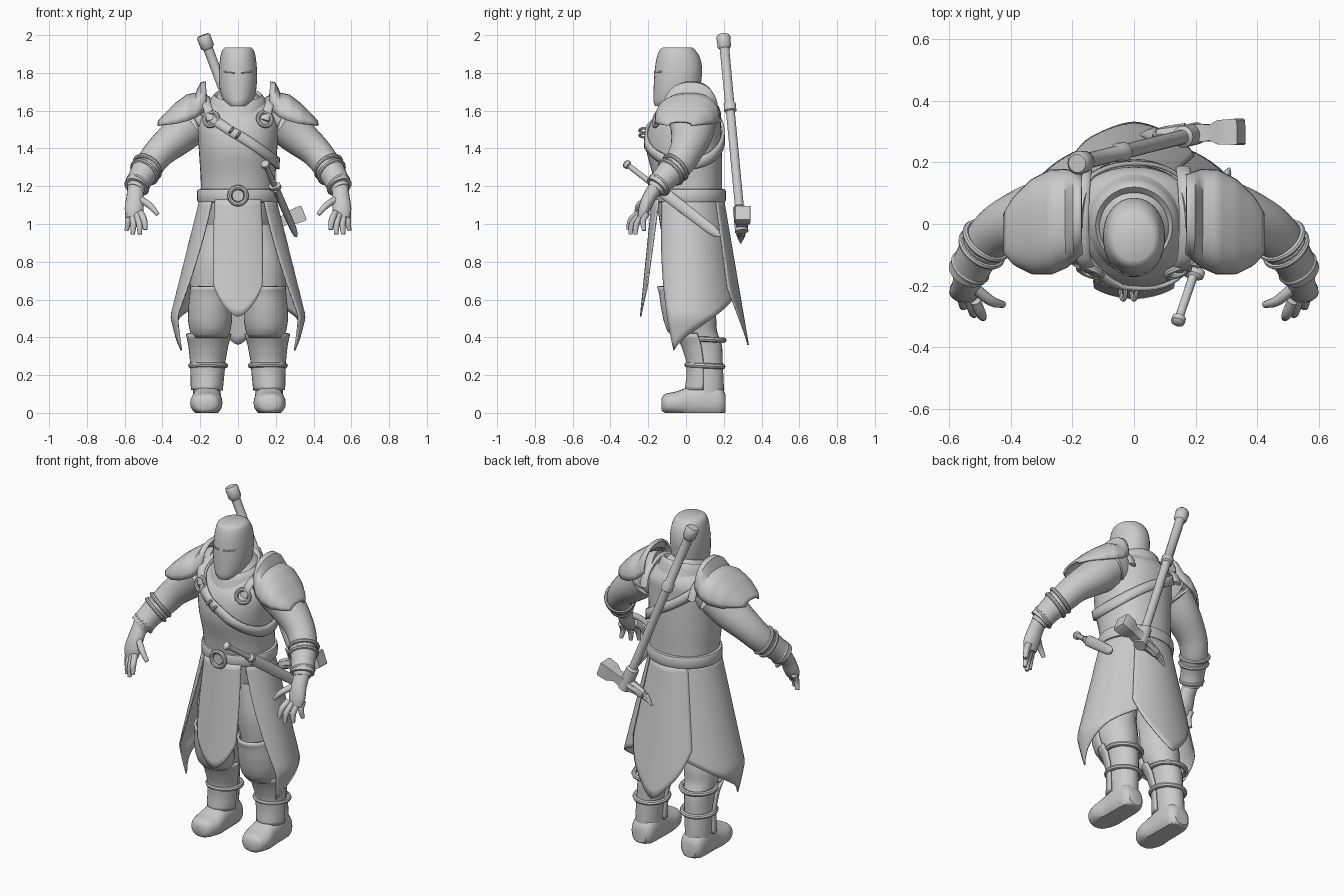
import bpy, bmesh
from math import sin, cos, pi, radians
from mathutils import Vector as V

grey = bpy.data.materials.new("plain_grey")
grey.diffuse_color = (0.6, 0.6, 0.6, 1)


def finish(name, bm, mirror=False, thick=0):
    bmesh.ops.remove_doubles(bm, verts=bm.verts, dist=1e-5)
    bmesh.ops.recalc_face_normals(bm, faces=bm.faces)
    me = bpy.data.meshes.new(name)
    bm.to_mesh(me)
    bm.free()
    me.materials.append(grey)
    ob = bpy.data.objects.new(name, me)
    bpy.context.collection.objects.link(ob)
    if thick:
        m = ob.modifiers.new("thickness", 'SOLIDIFY')
        m.thickness, m.offset = thick, 0
    if mirror:
        ob.modifiers.new("mirror", 'MIRROR')
    return ob


def smooth_rows(rows, sub):
    # Catmull-Rom interpolation of the stations
    out = []
    for i in range(len(rows) - 1):
        p = [rows[max(0, min(len(rows) - 1, i + k))] for k in (-1, 0, 1, 2)]
        for s in range(sub):
            t = s / sub
            out.append([b + .5 * t * (c - a + t * (2*a - 5*b + 4*c - d + t * (3*(b - c) + d - a)))
                        for a, b, c, d in zip(*p)])
    return out + [list(rows[-1])]


def spow(c, e):
    return (1 if c >= 0 else -1) * abs(c) ** e


def loft(name, rows, seg=24, sub=4, sq=1.0, axis=None, mirror=False, ph=0):
    # stations are x, y, z, half width, half depth
    rows = smooth_rows(rows, sub)
    bm, rings = bmesh.new(), []
    for i, r in enumerate(rows):
        t = (V(rows[min(i + 1, len(rows) - 1)][:3]) - V(rows[max(i - 1, 0)][:3])).normalized()
        if axis == 'Z':
            u, v = V((1, 0, 0)), V((0, 1, 0))
        elif axis == 'Y':
            u, v = V((1, 0, 0)), V((0, 0, 1))
        else:
            ref = V((1, 0, 0)) if abs(t.x) < .85 else V((0, 1, 0))
            u = (ref - t * t.dot(ref)).normalized()
            v = t.cross(u)
        ring = []
        for k in range(seg):
            an = 2 * pi * k / seg + ph
            p = V(r[:3]) + u * r[3] * spow(cos(an), sq) + v * r[4] * spow(sin(an), sq)
            p.z = max(p.z, 0)
            ring.append(bm.verts.new(p))
        rings.append(ring)
    for a, b in zip(rings, rings[1:]):
        for k in range(seg):
            bm.faces.new((a[k], a[(k + 1) % seg], b[(k + 1) % seg], b[k]))
    bm.faces.new(rings[0])
    bm.faces.new(rings[-1])
    return finish(name, bm, mirror)


def patch(name, f, nu, nv, thick=0, mirror=False):
    # surface patch from a function of u and v
    bm = bmesh.new()
    g = [[bm.verts.new(f(i / nu, j / nv)) for j in range(nv + 1)] for i in range(nu + 1)]
    for i in range(nu):
        for j in range(nv):
            bm.faces.new((g[i][j], g[i + 1][j], g[i + 1][j + 1], g[i][j + 1]))
    return finish(name, bm, mirror, thick)


def ring(name, c, axis, R1, R2, r, mirror=False):
    t = V(axis).normalized()
    ref = V((1, 0, 0)) if abs(t.x) < .9 else V((0, 1, 0))
    u = (ref - t * t.dot(ref)).normalized()
    v = t.cross(u)

    def f(a, b):
        A, B = 2 * pi * a, 2 * pi * b
        return V(c) + u * (R1 + r*cos(B)) * cos(A) + v * (R2 + r*cos(B)) * sin(A) + t * r * sin(B)
    patch(name, f, 28, 8, 0, mirror)


def at(rows, z):
    # linear lookup in rows whose first value rises
    for p, q in zip(rows, rows[1:]):
        if z <= q[0]:
            k = max(0, (z - p[0]) / (q[0] - p[0]))
            return [a + (b - a) * k for a, b in zip(p[1:], q[1:])]
    return rows[-1][1:]


# torso: height, centre y, half width, half depth
TORSO = [(.95, .01, .16, .14), (1.12, .015, .192, .172), (1.25, .008, .198, .183),
         (1.4, -.01, .208, .2), (1.52, -.005, .215, .19), (1.6, .02, .195, .162),
         (1.66, .02, .13, .125), (1.72, .0, .07, .08)]
loft("torso", [(0, y, z, a, b) for z, y, a, b in TORSO], 40, 5, .92, 'Z')

# helmet: height, half width, front y, back y
HELM = [(1.625, .05, -.165, -.04), (1.65, .075, -.172, .03), (1.69, .092, -.172, .07), (1.75, .1, -.17, .08),
        (1.82, .1, -.165, .085), (1.88, .094, -.155, .074), (1.92, .083, -.14, .05), (1.935, .068, -.122, .03)]
loft("helmet", [(0, (f + b) / 2, z, a, (b - f) / 2) for z, a, f, b in HELM], 36, 4, .95, 'Z')
loft("eye_slit", [(.015, -.166, 1.803, .005, .005), (.045, -.155, 1.803, .005, .005),
                  (.075, -.128, 1.806, .004, .004)], 8, 3, mirror=True)


# hood collar rolled round the neck
def collar(u, v):
    z, a = at([(0, 1.6, .165), (.4, 1.665, .142), (.6, 1.685, .125), (.8, 1.67, .105), (1, 1.62, .09)], v)
    y = a * sin(2 * pi * u)
    return a * cos(2 * pi * u), y - .005, z + .28 * y


patch("hood_collar", collar, 36, 10)


# belt and buckle
def belt(u, v):
    w = 2 * pi * v
    g = .017 * spow(cos(w), .5)
    return ((.2 + g) * cos(2*pi*u), .015 + (.18 + g) * sin(2*pi*u), 1.15 + .035 * spow(sin(w), .5))


patch("belt", belt, 40, 12)
ring("belt_buckle", (0, -.19, 1.15), (0, -1, 0), .045, .045, .012)
loft("buckle_plate", [(0, -.17, 1.15, .035, .035), (0, -.192, 1.15, .03, .03)], 20, 1)


# chest strap round the body
def strap(u, v):
    c, s = cos(2 * pi * u), sin(2 * pi * u)
    z = 1.47 - .15 * c + .06 * (v - .5)
    y, a, b = at(TORSO, z)
    return (a + .011) * spow(c, .92), y + (b + .011) * spow(s, .92), z


patch("chest_strap", strap, 48, 2, .014)
for k in (-.035, 0):
    ring("strap_buckle", (k, -.212, 1.47 - .75 * k), (.8, 0, -.6), .014, .034, .007)
ring("chest_ring", (.142, -.155, 1.555), (.35, -1, .3), .038, .038, .011, True)
loft("shoulder_strap", [(.14, -.15, 1.55, .024, .01), (.165, -.11, 1.63, .024, .01), (.17, .03, 1.67, .024, .01),
                        (.165, .14, 1.62, .024, .01), (.16, .18, 1.54, .024, .01)], 12, 4, mirror=True)


# shoulder pads with a raised inner rim: x, half width, top, bottom
PAD = [(.17, .125, 1.75, 1.6), (.195, .14, 1.745, 1.585), (.22, .155, 1.69, 1.565), (.27, .165, 1.68, 1.545),
       (.33, .15, 1.635, 1.53), (.39, .105, 1.575, 1.525), (.42, .06, 1.54, 1.52)]


def pad(u, v):
    x = .17 + .25 * u
    w, t, b = at(PAD, x)
    return x, .03 - .06 * u + w * spow(cos(pi * v), .85), b + (t - b) * sin(pi * v) ** .8


patch("shoulder_pad", pad, 20, 18, .012, True)

# arms
loft("arm", [(.14, .03, 1.57, .1, .13), (.22, .035, 1.545, .11, .125), (.31, .03, 1.47, .1, .11),
             (.41, .0, 1.385, .083, .088), (.47, -.045, 1.31, .075, .078), (.515, -.11, 1.245, .064, .064),
             (.545, -.165, 1.18, .046, .046)], 24, 4, mirror=True)
for c, R in (((.48, -.055, 1.3), .077), ((.495, -.08, 1.275), .075), ((.532, -.142, 1.208), .06)):
    ring("bracer_band", c, (.5, -.65, -.6), R, R, .011, True)
loft("bracer", [(.485, -.065, 1.29, .078, .08), (.515, -.112, 1.243, .067, .067),
                (.54, -.155, 1.195, .066, .066)], 20, 3, mirror=True)

# hands
loft("palm", [(.543, -.155, 1.2, .042, .04), (.545, -.195, 1.14, .046, .036), (.55, -.22, 1.08, .05, .032),
              (.548, -.235, 1.035, .042, .022)], 16, 4, mirror=True)
FINGERS = [((.515, -.25, 1.06), (.49, -.305, .97)), ((.535, -.243, 1.05), (.52, -.295, .945)),
           ((.56, -.225, 1.05), (.557, -.268, .945)), ((.58, -.205, 1.06), (.59, -.222, .965)),
           ((.515, -.21, 1.13), (.425, -.262, 1.05))]
for i, (p, q) in enumerate(FINGERS):
    m = (V(p) + V(q)) / 2 + V((-.005, -.014, .006))
    loft("thumb" if i == 4 else "finger", [(*p, .018, .018), (*m, .017, .017), (*q, .011, .011)], 10, 4, mirror=True)


# skirt panels hanging from the belt
def skirt(th, z):
    d = 1.13 - z
    a = .2 + .25 * min(d, .62) - .25 * max(0, d - .62)
    b = .17 + .1 * d if th < 0 else .19 + .17 * d
    return a * cos(th), b * sin(th), z


def side_panel(u, v):
    th = radians(-47 + 32 * v ** 1.5) * (1 - u) + radians(68) * u
    return skirt(th, 1.13 + (.33 + .29 * u ** .8 - 1.13) * v)


def front_panel(u, v):
    w = 2 * u - 1
    x, y, z = skirt(radians(-90 + w * (37 - 13 * v)), 1.13 + (.51 + .16 * abs(w) ** 1.6 - 1.13) * v)
    return x, y - .008, z


def back_panel(u, v):
    w = 2 * u - 1
    x, y, z = skirt(radians(90 + w * 38), 1.13 + (.36 + .3 * abs(w) ** 1.5 - 1.13) * v)
    return x, y + .008, z


patch("skirt_side", side_panel, 24, 20, .008, True)
patch("skirt_front", front_panel, 20, 16, .008)
patch("skirt_back", back_panel, 20, 16, .008)

# legs and boots
loft("leg", [(.1, .02, 1.0, .095, .13), (.13, .01, .8, .118, .13), (.145, .02, .62, .108, .12),
             (.148, .035, .5, .108, .125), (.15, .06, .43, .095, .105), (.155, .09, .36, .08, .1),
             (.16, .1, .25, .076, .095), (.165, .11, .15, .073, .09), (.165, .12, .05, .07, .08)],
     24, 4, 1, 'Z', True)
loft("boot", [(.17, -.13, .045, .03, .03), (.17, -.11, .05, .065, .05), (.168, -.05, .052, .085, .062),
              (.165, .03, .06, .077, .085), (.165, .1, .07, .076, .1), (.165, .18, .06, .07, .08),
              (.165, .21, .05, .045, .045)], 24, 4, .85, 'Y', True)
for z, R in ((.39, .098), (.25, .092)):
    ring("leg_strap", (.158, .1, z), (0, .05, 1), R, R + .003, .014, True)


# knee guards and greaves: height, centre x, centre y, half width, depth
def shell(name, rows, a0, a1):
    def f(u, v):
        z = rows[0][0] + (rows[-1][0] - rows[0][0]) * v
        x, y, a, b = at(rows, z)
        an = radians(a0 + (a1 - a0) * u)
        return x + a * cos(an), y + b * sin(an), z
    patch(name, f, 20, 14, .014, True)


shell("knee_guard", [(.4, .148, .03, .085, .09), (.44, .148, .02, .102, .115), (.49, .148, .01, .11, .122),
                     (.56, .147, 0, .109, .126), (.63, .145, 0, .104, .135), (.67, .145, 0, .1, .148)], 180, 360)
shell("greave", [(.12, .165, .1, .078, .1), (.2, .162, .1, .083, .09), (.28, .16, .1, .088, .093),
                 (.36, .157, .09, .1, .11), (.42, .155, .07, .115, .12)], 185, 355)


# rods placed along a line: fraction along, half width, half depth
def rod(name, p, q, parts, seg=14, ph=0, sq=1):
    loft(name, [(*V(p).lerp(V(q), t), a, b) for t, a, b in parts], seg, 1, sq, None, False, ph)


# war hammer on the back
T, B = (-.185, .197, 2.0), (.205, .295, .96)
rod("hammer_shaft", T, B, [(0, .03, .03), (.01, .038, .038), (.06, .036, .036), (.07, .026, .026),
                           (.34, .025, .025), (.35, .033, .033), (.385, .033, .033), (.39, .024, .024),
                           (.87, .024, .024), (.88, .036, .036), (1, .036, .036)])
H = V((.195, .295, 1.0))
D = V((.93, .03, .36))
rod("hammer_head", H - D * .06, H + D * .165,
    [(0, .035, .035), (.45, .04, .04), (.55, .036, .036), (.7, .056, .056), (.97, .06, .06), (1, .054, .054)],
    4, pi / 4)
loft("hammer_spike", [(*(H - D * .03), .034, .034), (*(H - D * .1), .026, .03),
                      (*(H - D * .15 + V((0, 0, -.01))), .014, .022),
                      (*(H - D * .185 + V((0, 0, -.035))), .002, .004)], 8, 3)

# short sword at the hip
P, Q = (.14, -.325, 1.325), (.31, .18, .935)
rod("sword_hilt", P, Q, [(0, .012, .012), (.012, .023, .023), (.04, .023, .023), (.05, .014, .014),
                         (.3, .015, .015), (.31, .034, .022), (.345, .034, .022)], 12)
rod("sword_sheath", P, Q, [(.34, .018, .032), (.6, .018, .031), (.9, .016, .028), (.97, .012, .02), (1, .004, .006)], 14)

# smooth shading with sharp edges kept
bpy.ops.object.select_all(action='SELECT')
bpy.context.view_layer.objects.active = bpy.context.selectable_objects[0]
bpy.ops.object.shade_smooth_by_angle(angle=radians(40))
